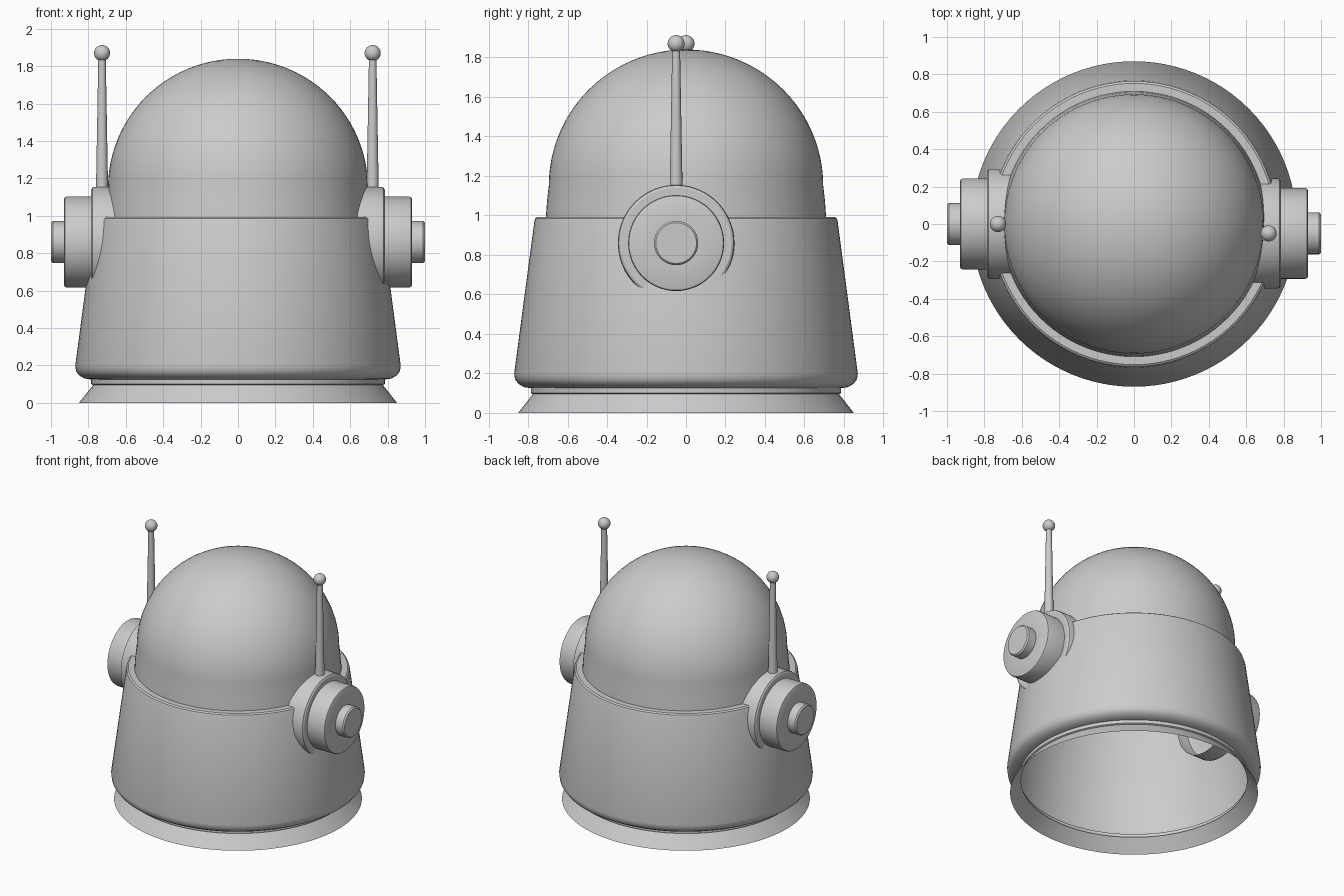
import bpy, bmesh
from math import pi, sin, cos, radians
from mathutils import Matrix

if "Cube" in bpy.data.objects:
    bpy.data.objects.remove(bpy.data.objects["Cube"])


def finish(name, bm, matrix=Matrix()):
    bmesh.ops.remove_doubles(bm, verts=bm.verts, dist=1e-5)
    bmesh.ops.recalc_face_normals(bm, faces=bm.faces)
    bm.transform(matrix)
    mesh = bpy.data.meshes.new(name)
    bm.to_mesh(mesh)
    bm.free()
    ob = bpy.data.objects.new(name, mesh)
    bpy.context.collection.objects.link(ob)
    bpy.ops.object.select_all(action='DESELECT')
    ob.select_set(True)
    bpy.context.view_layer.objects.active = ob
    bpy.ops.object.shade_smooth_by_angle(angle=radians(30))
    return ob


def lathe(name, profile, steps, matrix=Matrix()):
    """Spin (radius, height) points around z, then place the result."""
    bm = bmesh.new()
    verts = [bm.verts.new((r, 0, z)) for r, z in profile]
    edges = [bm.edges.new(p) for p in zip(verts, verts[1:])]
    bmesh.ops.spin(bm, geom=verts + edges, cent=(0, 0, 0), axis=(0, 0, 1),
                   angle=2 * pi, steps=steps)
    return finish(name, bm, matrix)


# Flared neck ring, tapered collar and rounded top lip
shell = [(0.85, 0), (0.775, 0.095), (0.785, 0.10), (0.785, 0.125),
         (0.82, 0.13), (0.85, 0.148), (0.866, 0.17), (0.87, 0.2),
         (0.768, 0.97), (0.763, 0.985), (0.752, 0.993), (0.708, 0.993)]
lathe("helmet_collar", shell, 96)

# Dome with a slightly tapering skirt
dome = [(0.71, 0.985), (0.704, 1.07)]
dome += [(0.695 * cos(a), 1.15 + 0.69 * sin(a))
         for a in (i * pi / 48 for i in range(24))] + [(0, 1.84)]
lathe("helmet_dome", dome, 96)

# Stepped ear disc, radius against distance from the centre plane
ear = [(0.295, 0.64), (0.295, 0.765), (0.291, 0.778), (0.28, 0.785),
       (0.243, 0.785), (0.243, 0.915), (0.239, 0.926), (0.23, 0.93),
       (0.112, 0.93), (0.112, 0.99), (0.103, 1.0), (0, 1.0)]
# Antenna rod, radius against height
rod = [(0.034, 1.1), (0.032, 1.16), (0.02, 1.84)]

for side, sign, y, x in (("right", 1, -0.05, 0.72), ("left", -1, 0.0, -0.727)):
    lathe(side + "_ear_disc", ear, 64,
          Matrix.Translation((0, y, 0.86)) @ Matrix.Rotation(sign * pi / 2, 4, 'Y'))
    lathe(side + "_antenna_rod", rod, 24, Matrix.Translation((x, y, 0)))
    bm = bmesh.new()
    bmesh.ops.create_uvsphere(bm, u_segments=24, v_segments=16, radius=0.043)
    finish(side + "_antenna_ball", bm, Matrix.Translation((x, y, 1.87)))
